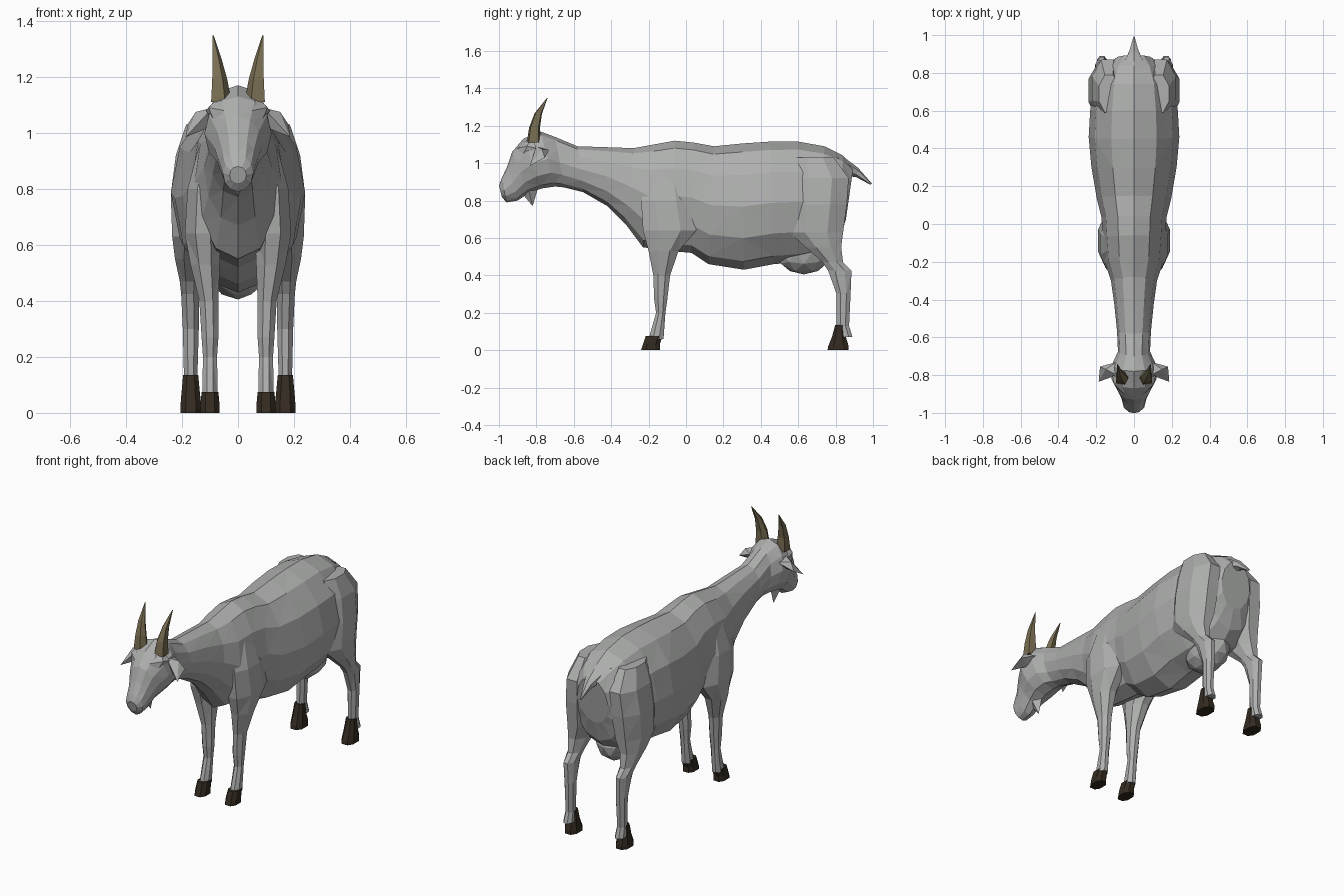
import bpy, bmesh, math
from mathutils import Vector


def material(name, rgb):
    m = bpy.data.materials.new(name)
    m.diffuse_color = (*rgb, 1)
    return m


COAT = material("grey coat", (0.42, 0.43, 0.42))
HORN = material("horn brown", (0.19, 0.155, 0.085))
HOOF = material("dark hoof", (0.034, 0.024, 0.015))


def finish(bm, name, mat):
    bmesh.ops.recalc_face_normals(bm, faces=bm.faces)
    bmesh.ops.triangulate(bm, faces=bm.faces)
    me = bpy.data.meshes.new(name)
    bm.to_mesh(me)
    bm.free()
    me.materials.append(mat)
    ob = bpy.data.objects.new(name, me)
    bpy.context.collection.objects.link(ob)
    return ob


def loft(name, rings, mat):
    """Skin a list of equal-length point rings and cap both ends."""
    bm = bmesh.new()
    vs = [[bm.verts.new(p) for p in r] for r in rings]
    n = len(vs[0])
    for a, b in zip(vs, vs[1:]):
        for i in range(n):
            j = (i + 1) % n
            bm.faces.new((a[i], a[j], b[j], b[i]))
    bm.faces.new(vs[0])
    bm.faces.new(vs[-1])
    return finish(bm, name, mat)


def hull(name, points, mat):
    bm = bmesh.new()
    for p in points:
        bm.verts.new(p)
    bmesh.ops.convex_hull(bm, input=bm.verts)
    return finish(bm, name, mat)


def section(yt, zt, yb, zb, w, n=12):
    """Body ring hung between a top point and a bottom point."""
    top, bot = Vector((0, yt, zt)), Vector((0, yb, zb))
    mid, half = (top + bot) / 2, (top - bot) / 2
    return [mid + half * math.cos(t) + Vector((w * math.sin(t), 0, 0))
            for t in (2 * math.pi * i / n for i in range(n))]


def level(z, y0, y1, x0, x1, n=8, square=1.0):
    """Horizontal leg ring filling a y range and an x range."""
    ring = []
    for i in range(n):
        t = 2 * math.pi * (i + 0.5) / n
        c, s = math.cos(t), math.sin(t)
        k = math.cos(math.pi / n)
        c = max(-1, min(1, c / k * square))
        s = max(-1, min(1, s / k * square))
        ring.append(Vector(((x0 + x1) / 2 + c * (x1 - x0) / 2,
                            (y0 + y1) / 2 + s * (y1 - y0) / 2, z)))
    return ring


def mirrored(ob):
    m = ob.modifiers.new("Mirror", 'MIRROR')
    m.use_axis[0] = True
    return ob


# Head, neck and trunk: top y, top z, bottom y, bottom z, half width
body = [
    (-1.00, .88, -.985, .82, .03), (-.985, .92, -.96, .79, .054),
    (-.955, .985, -.90, .80, .065), (-.93, 1.06, -.84, .84, .085),
    (-.87, 1.13, -.77, .865, .12), (-.78, 1.17, -.70, .875, .115),
    (-.70, 1.14, -.65, .87, .085), (-.58, 1.09, -.55, .845, .09),
    (-.42, 1.085, -.42, .77, .105), (-.28, 1.08, -.32, .67, .122),
    (-.17, 1.10, -.23, .55, .155), (-.06, 1.12, -.08, .53, .165),
    (.04, 1.11, .03, .52, .172), (.15, 1.09, .12, .46, .197),
    (.30, 1.105, .31, .43, .226), (.45, 1.115, .47, .46, .24),
    (.60, 1.115, .60, .47, .232), (.74, 1.09, .74, .50, .212),
    (.84, 1.04, .82, .58, .165), (.895, .98, .855, .70, .10)]
loft("body_and_head", [section(*r) for r in body], COAT)

# Udder
bm = bmesh.new()
bmesh.ops.create_icosphere(bm, subdivisions=2, radius=1)
for v in bm.verts:
    v.co = Vector((v.co.x * .11, v.co.y * .15 + .63, v.co.z * .12 + .525))
finish(bm, "udder", COAT)

# Tail
loft("tail", [section(.80, 1.06, .83, .94, .09, 6), section(.86, 1.02, .87, .93, .055, 6),
              section(.92, .975, .91, .925, .028, 6), section(.995, .89, .985, .885, .003, 6)], COAT)

# Beard
hull("beard", [(-.03, -.84, .85), (.03, -.84, .85), (0, -.87, .83),
               (0, -.79, .87), (0, -.82, .77)], COAT)

# Brows over the eyes
mirrored(hull("brow", [(.05, -.90, 1.08), (.105, -.85, 1.09), (.115, -.80, 1.08),
                       (.06, -.82, 1.14), (.08, -.88, 1.03)], COAT))

# Ears
mirrored(hull("ear", [(.09, -.73, 1.07), (.09, -.80, 1.09), (.15, -.77, 1.075),
                      (.187, -.835, .985), (.18, -.755, 1.03), (.10, -.78, 1.02)], COAT))

# Horns, curving back to a point: centre x, y, z and radii in x, y
horn = [(.060, -.815, 1.11, .036, .036), (.065, -.81, 1.19, .027, .029),
        (.075, -.79, 1.265, .016, .020), (.089, -.742, 1.348, .002, .002)]
rings = []
for x, y, z, rx, ry in horn:
    ring = level(z, y - ry, y + ry, x - rx, x + rx, 5)
    rings.append(ring)
mirrored(loft("horn", rings, HORN))

# Front legs: z, y range, x range
front = [
    (.95, -.19, -.02, .06, .14), (.80, -.24, .025, .06, .18),
    (.64, -.23, .055, .06, .19), (.53, -.20, -.04, .065, .17),
    (.40, -.175, -.085, .07, .138), (.27, -.17, -.10, .07, .13),
    (.20, -.16, -.11, .075, .125), (.06, -.20, -.12, .072, .128)]
mirrored(loft("front_leg", [level(*r) for r in front], COAT))

# Hind legs
hind = [
    (1.03, .59, .79, .08, .185), (.92, .565, .87, .06, .222),
    (.78, .555, .86, .06, .24), (.63, .55, .84, .08, .235),
    (.55, .64, .83, .115, .225), (.47, .73, .84, .135, .208),
    (.425, .76, .885, .14, .203), (.30, .805, .88, .14, .197),
    (.13, .805, .872, .145, .193), (.07, .82, .89, .142, .197)]
mirrored(loft("hind_leg", [level(*r) for r in hind], COAT))

# Hooves
mirrored(loft("front_hoof", [level(z, a, b, c, d, 8, 1.2) for z, a, b, c, d in (
    (.075, -.215, -.125, .07, .13), (.03, -.23, -.14, .066, .134),
    (0, -.24, -.14, .066, .134))], HOOF))
mirrored(loft("hind_hoof", [level(z, a, b, c, d, 8, 1.2) for z, a, b, c, d in (
    (.135, .798, .845, .142, .196), (.07, .78, .855, .136, .202),
    (.02, .76, .87, .13, .206), (0, .757, .87, .13, .206))], HOOF))
